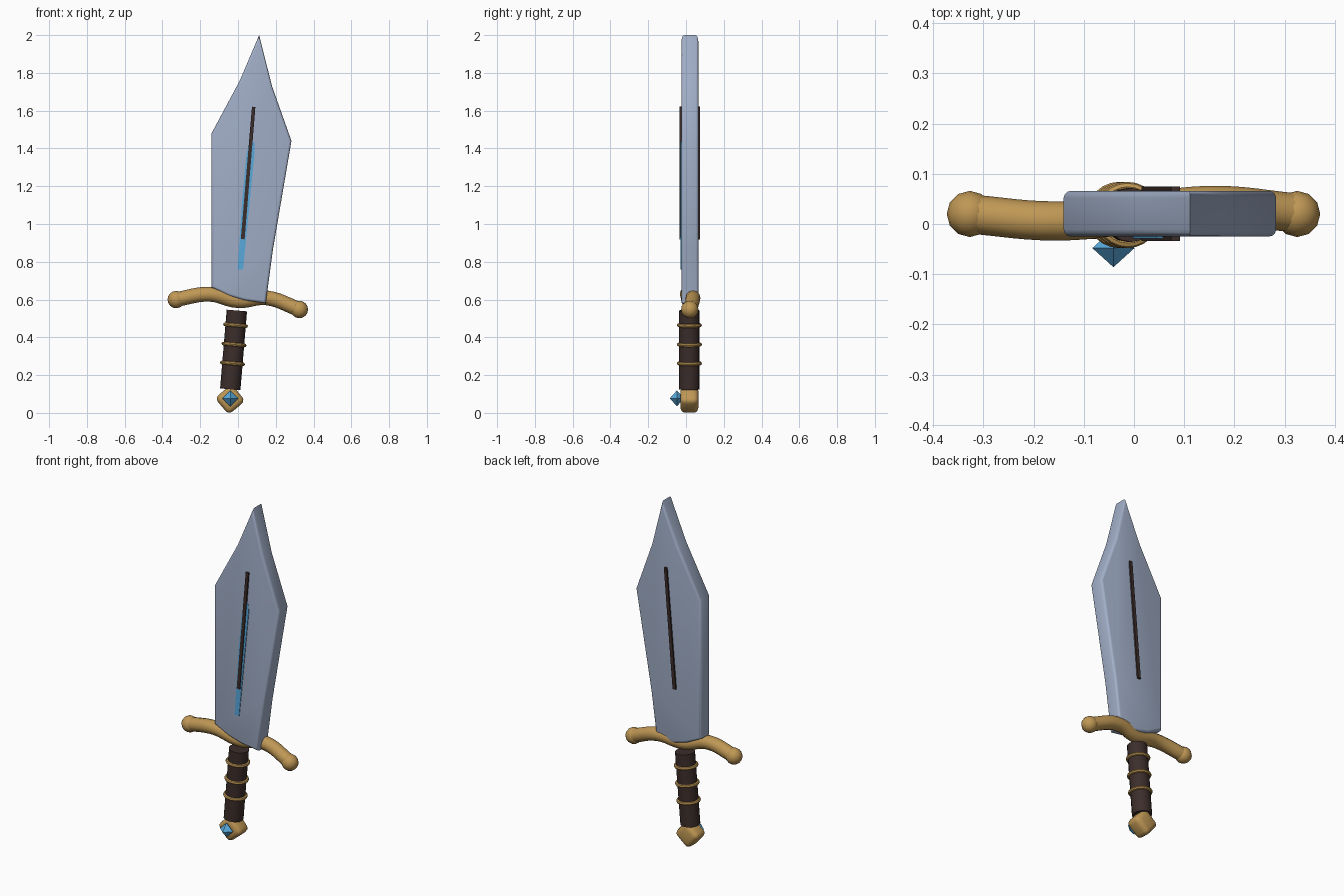
import bpy, bmesh, math
from mathutils import Vector, Matrix

if "Cube" in bpy.data.objects:
    bpy.data.objects.remove(bpy.data.objects["Cube"])

YC = 0.02                     # depth centre of the sword
TILT = math.radians(4.8)      # whole sword leans towards +x


def material(name, rgb):
    m = bpy.data.materials.new(name)
    m.diffuse_color = (*rgb, 1)
    m.use_nodes = True
    m.node_tree.nodes["Principled BSDF"].inputs["Base Color"].default_value = m.diffuse_color
    return m


steel = material("steel", (0.36, 0.43, 0.58))
gold = material("gold", (0.52, 0.31, 0.09))
leather = material("leather", (0.045, 0.027, 0.024))
blue = material("blue", (0.10, 0.40, 0.72))


def finish(obj, name, mat, smooth=True):
    obj.name = name
    obj.data.materials.clear()
    obj.data.materials.append(mat)
    if smooth:
        bpy.ops.object.select_all(action='DESELECT')
        obj.select_set(True)
        bpy.context.view_layer.objects.active = obj
        bpy.ops.object.shade_smooth_by_angle(angle=math.radians(35))
    return obj


def plate(name, outline, y0, y1, mat, bevel=0.0):
    """Extrude an (x, z) outline from y0 to y1, rounding the rims."""
    bm = bmesh.new()
    face = bm.faces.new([bm.verts.new((x, y0, z)) for x, z in outline])
    ext = bmesh.ops.extrude_face_region(bm, geom=[face])
    moved = [g for g in ext["geom"] if isinstance(g, bmesh.types.BMVert)]
    bmesh.ops.translate(bm, verts=moved, vec=(0, y1 - y0, 0))
    if bevel:
        rims = [e for e in bm.edges if abs(e.verts[0].co.y - e.verts[1].co.y) < 1e-5]
        bmesh.ops.bevel(bm, geom=rims, offset=bevel, segments=3, profile=0.5,
                        affect='EDGES')
    bmesh.ops.recalc_face_normals(bm, faces=bm.faces)
    mesh = bpy.data.meshes.new(name)
    bm.to_mesh(mesh)
    bm.free()
    obj = bpy.data.objects.new(name, mesh)
    bpy.context.collection.objects.link(obj)
    return finish(obj, name, mat, smooth=bevel > 0)


# Blade
plate("blade", [(0.112, 2.0), (0.01, 1.76), (-0.14, 1.48), (-0.14, 0.665),
                (-0.05, 0.62), (0.03, 0.597), (0.147, 0.58), (0.185, 0.865),
                (0.283, 1.44), (0.18, 1.73)], -0.025, 0.066, steel, 0.014)

# Dark groove strip, standing proud of both faces
plate("groove_strip", [(0.015, 0.92), (0.035, 0.919), (0.092, 1.619), (0.074, 1.621)],
      -0.034, 0.075, leather)

# Blue inlay on the front face
plate("blue_inlay", [(-0.002, 0.76), (0.027, 0.758), (0.088, 1.38), (0.087, 1.43),
                     (0.065, 1.445), (0.045, 1.37), (0.022, 1.12)],
      -0.029, -0.015, blue)

# Crossguard: a tube swept along a gently waving path
curve = bpy.data.curves.new("crossguard", 'CURVE')
curve.dimensions = '3D'
curve.bevel_depth = 0.039
curve.bevel_resolution = 4
curve.resolution_u = 6
curve.use_fill_caps = True
path = [(-0.33, 0.02, 0.60), (-0.15, 0.006, 0.628), (0.0, 0.02, 0.594),
        (0.15, 0.037, 0.609), (0.325, 0.022, 0.548)]
spline = curve.splines.new('BEZIER')
spline.bezier_points.add(len(path) - 1)
for p, co in zip(spline.bezier_points, path):
    p.co = co
    p.handle_left_type = p.handle_right_type = 'AUTO'
tube = bpy.data.objects.new("guard_curve", curve)
bpy.context.collection.objects.link(tube)
bpy.context.view_layer.update()
mesh = bpy.data.meshes.new_from_object(tube)
bpy.data.objects.remove(tube)
guard = bpy.data.objects.new("crossguard", mesh)
bpy.context.collection.objects.link(guard)
finish(guard, "crossguard", gold)

# Rounded knobs at the guard ends
for side, x, z in (("left", -0.327, 0.60), ("right", 0.325, 0.547)):
    bpy.ops.mesh.primitive_uv_sphere_add(segments=12, ring_count=8, radius=0.046,
                                         location=(x, YC, z))
    finish(bpy.context.object, "guard_knob_" + side, gold)

# Grip and its wire rings, all on the leaning axis
base, top = Vector((-0.04, 0.018, 0.125)), Vector((-0.007, 0.018, 0.542))
bpy.ops.mesh.primitive_cylinder_add(vertices=16, radius=0.054, depth=(top - base).length,
                                    location=(base + top) / 2, rotation=(0, TILT, 0))
finish(bpy.context.object, "grip", leather)
for i, z in enumerate((0.262, 0.362, 0.464)):
    pos = base.lerp(top, (z - base.z) / (top.z - base.z))
    bpy.ops.mesh.primitive_torus_add(major_segments=24, minor_segments=8,
                                     major_radius=0.056, minor_radius=0.01,
                                     location=pos, rotation=(0, TILT, 0))
    finish(bpy.context.object, f"grip_ring_{i + 1}", gold)

# Pommel: rounded block turned on its corner
bpy.ops.mesh.primitive_cube_add(size=1, location=(-0.042, 0.018, 0.071))
pommel = bpy.context.object
bm = bmesh.new()
bm.from_mesh(pommel.data)
turn = Matrix.Rotation(math.radians(45) + TILT, 4, 'Y')
bmesh.ops.transform(bm, verts=bm.verts, matrix=Matrix.Diagonal((0.115, 0.095, 0.115, 1)))
bmesh.ops.bevel(bm, geom=bm.edges[:], offset=0.026, segments=3, profile=0.5, affect='EDGES')
bmesh.ops.transform(bm, verts=bm.verts, matrix=turn)
bm.to_mesh(pommel.data)
bm.free()
finish(pommel, "pommel", gold)

# Gem: octahedron on the front of the pommel
bm = bmesh.new()
r = 0.042
ring = [bm.verts.new((r * math.cos(a), 0, r * math.sin(a)))
        for a in (i * math.pi / 2 for i in range(4))]
for y in (-0.038, 0.038):
    apex = bm.verts.new((0, y, 0))
    for i in range(4):
        bm.faces.new((apex, ring[i], ring[(i + 1) % 4]))
bmesh.ops.recalc_face_normals(bm, faces=bm.faces)
mesh = bpy.data.meshes.new("pommel_gem")
bm.to_mesh(mesh)
bm.free()
gem = bpy.data.objects.new("pommel_gem", mesh)
gem.location = (-0.041, -0.048, 0.077)
bpy.context.collection.objects.link(gem)
finish(gem, "pommel_gem", blue, smooth=False)
